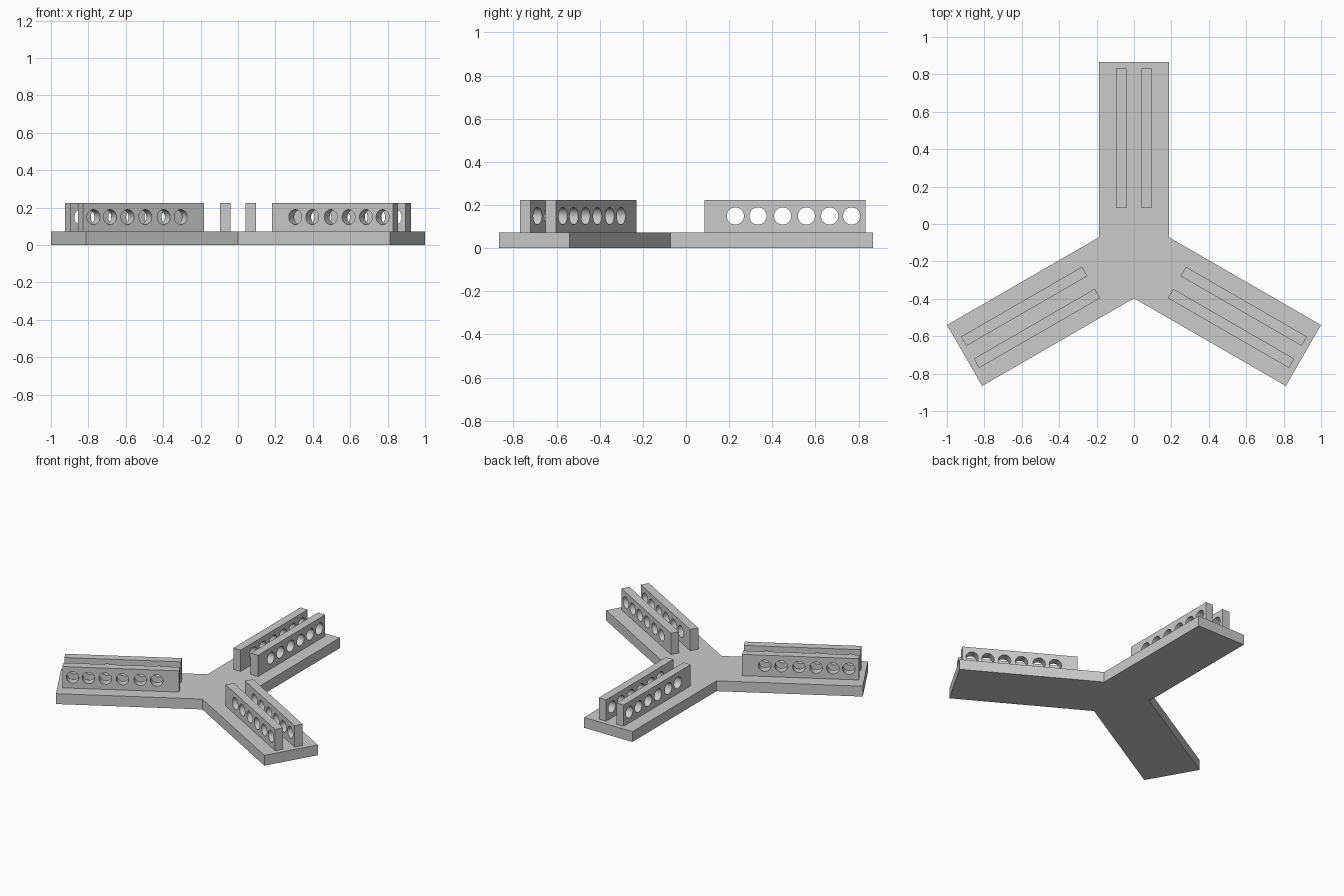
import bpy, bmesh, math
from mathutils import Matrix, Vector

if "Cube" in bpy.data.objects:
    bpy.data.objects.remove(bpy.data.objects["Cube"])

HALF_W, ARM = 0.188, 1.046        # arm half width and length from the hub
HUB_Y = -0.180
BASE_H, TOP = 0.073, 0.223
RAIL_X, RAIL_W = 0.068, 0.057
RAIL_Y0, RAIL_Y1 = 0.265, 1.012
HOLES = (0.409, 0.514, 0.628, 0.738, 0.846, 0.948)
HOLE_R, HOLE_Z = 0.040, 0.149

grey = bpy.data.materials.new("light_grey")
grey.diffuse_color = (0.6, 0.6, 0.6, 1)
grey.use_nodes = True
grey.node_tree.nodes["Principled BSDF"].inputs["Base Color"].default_value = grey.diffuse_color


def make(name, bm):
    bmesh.ops.recalc_face_normals(bm, faces=bm.faces)
    me = bpy.data.meshes.new(name)
    bm.to_mesh(me)
    bm.free()
    me.materials.append(grey)
    ob = bpy.data.objects.new(name, me)
    bpy.context.collection.objects.link(ob)
    return ob


def arm_matrix(i):
    return Matrix.Translation((0, HUB_Y, 0)) @ Matrix.Rotation(i * math.tau / 3, 4, 'Z')


# Three-armed base plate: one extruded outline
bm = bmesh.new()
outline = []
corner = HALF_W / math.tan(math.radians(60))
for i in range(3):
    for x, y in ((HALF_W, corner), (HALF_W, ARM), (-HALF_W, ARM)):
        outline.append(bm.verts.new(arm_matrix(i) @ Vector((x, y, 0))))
face = bm.faces.new(outline)
ext = bmesh.ops.extrude_face_region(bm, geom=[face], use_keep_orig=True)
bmesh.ops.translate(bm, vec=(0, 0, BASE_H),
                    verts=[v for v in ext["geom"] if isinstance(v, bmesh.types.BMVert)])
make("base_plate", bm)

# Drill bits for the row of round holes
bm = bmesh.new()
for y in HOLES:
    bmesh.ops.create_cone(bm, cap_ends=True, segments=40, radius1=HOLE_R, radius2=HOLE_R, depth=0.2,
                          matrix=Matrix.Translation((0, y, HOLE_Z)) @ Matrix.Rotation(math.pi / 2, 4, 'Y'))
cutter = make("hole_cutter", bm)
cutter.hide_render = True

# One drilled rail, centred on its own x = 0
bm = bmesh.new()
bmesh.ops.create_cube(bm, size=1, matrix=Matrix.Translation((0, (RAIL_Y0 + RAIL_Y1) / 2, (BASE_H + TOP) / 2))
                      @ Matrix.Diagonal((RAIL_W, RAIL_Y1 - RAIL_Y0, TOP - BASE_H, 1)))
blank = make("rail_blank", bm)
mod = blank.modifiers.new("holes", 'BOOLEAN')
mod.operation, mod.solver, mod.object = 'DIFFERENCE', 'EXACT', cutter
bpy.context.view_layer.update()
rail_mesh = bpy.data.meshes.new_from_object(blank.evaluated_get(bpy.context.evaluated_depsgraph_get()))
bpy.data.objects.remove(blank)
bpy.data.objects.remove(cutter)

# Two rails on each arm
for i, arm in enumerate(("back", "left", "right")):
    for side, sx in (("a", -1), ("b", 1)):
        ob = bpy.data.objects.new(f"{arm}_rail_{side}", rail_mesh.copy())
        ob.matrix_world = arm_matrix(i) @ Matrix.Translation((sx * RAIL_X, 0, 0))
        bpy.context.collection.objects.link(ob)
        bpy.ops.object.select_all(action='DESELECT')
        ob.select_set(True)
        bpy.context.view_layer.objects.active = ob
        bpy.ops.object.shade_smooth_by_angle(angle=math.radians(30))
